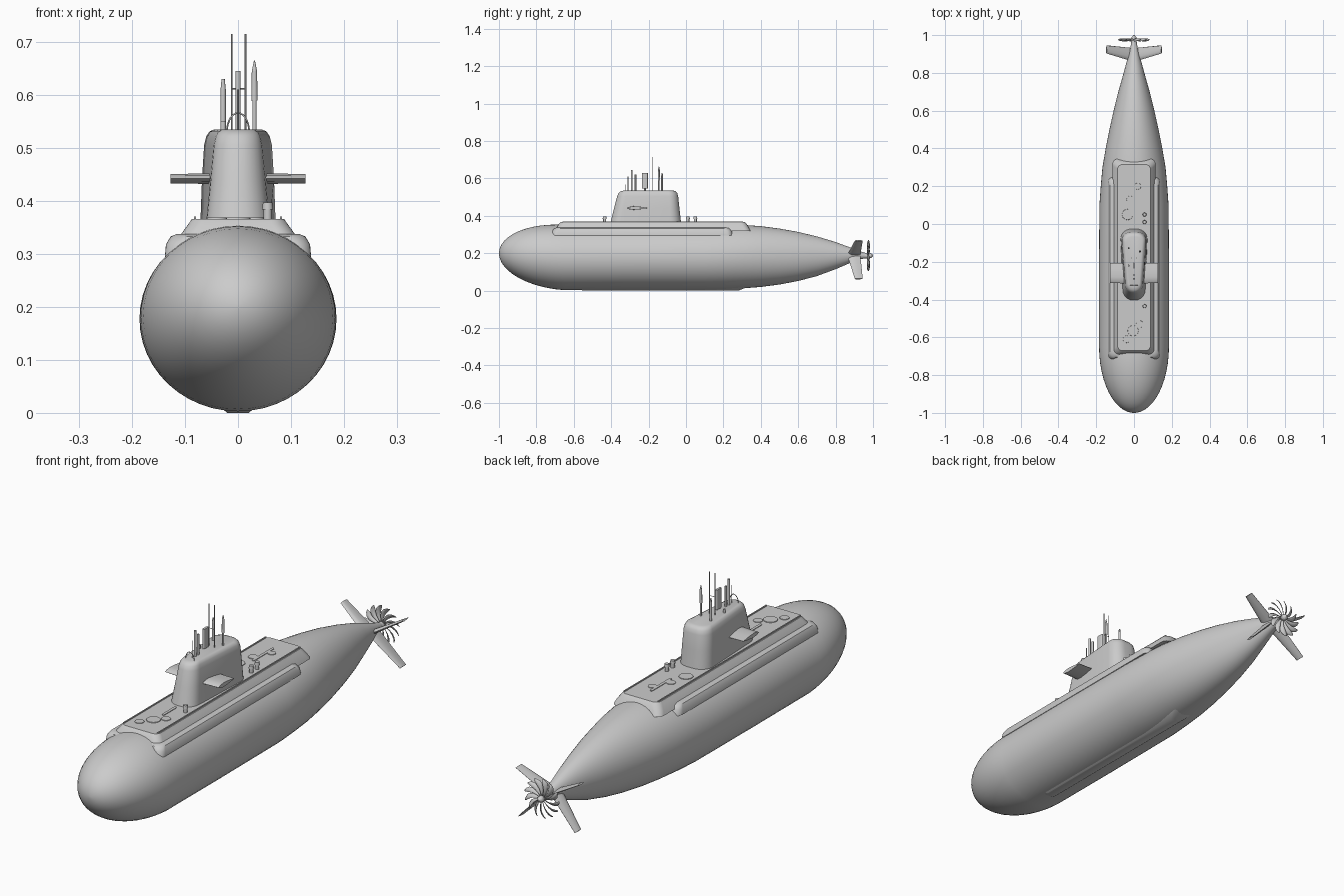
import bpy, bmesh, math
from mathutils import Vector, Matrix

if "Cube" in bpy.data.objects:
    bpy.data.objects.remove(bpy.data.objects["Cube"])

def make(name, verts, faces):
    me = bpy.data.meshes.new(name)
    me.from_pydata([tuple(v) for v in verts], [], faces)
    bm = bmesh.new()
    bm.from_mesh(me)
    bmesh.ops.recalc_face_normals(bm, faces=bm.faces)
    bm.to_mesh(me)
    bm.free()
    ob = bpy.data.objects.new(name, me)
    bpy.context.collection.objects.link(ob)
    return ob

def loft(name, rings):
    n, m = len(rings[0]), len(rings)
    verts = [v for r in rings for v in r]
    faces = [(k*n+i, k*n+(i+1) % n, (k+1)*n+(i+1) % n, (k+1)*n+i)
             for k in range(m-1) for i in range(n)]
    faces += [tuple(range(n)), tuple((m-1)*n+i for i in range(n))]
    return make(name, verts, faces)

def outline(z, y0, y1, wf, wb, r, seg=7):
    """Rounded plan outline, half-width wf at the front and wb at the back."""
    pts = []
    for sx, y, w, a0 in ((1, y0, wf, -90), (1, y1, wb, 0), (-1, y1, wb, 90), (-1, y0, wf, 180)):
        q = min(r, w * .98)
        cy = y0 + q if y == y0 else y1 - q
        for i in range(seg + 1):
            a = math.radians(a0 + 90 * i / seg)
            pts.append((sx * (w - q) + q * math.cos(a), cy + q * math.sin(a), z))
    return pts

def rod(name, a, b, r1, r2=None, seg=12):
    a, b = Vector(a), Vector(b)
    q = (b - a).to_track_quat('Z', 'Y')
    circ = [Vector((math.cos(2*math.pi*i/seg), math.sin(2*math.pi*i/seg), 0)) for i in range(seg)]
    r2 = r1 if r2 is None else r2
    return loft(name, [[a + q @ (c*r1) for c in circ], [b + q @ (c*r2) for c in circ]])

def foil(name, root, tip):
    """Lens-section fin; root and tip are (leading point, trailing point, thickness)."""
    span = (Vector(tip[0]) - Vector(root[0]))
    nrm = span.cross(Vector((0, 1, 0))).normalized()
    rings = []
    for le, te, t in (root, tip):
        le, te = Vector(le), Vector(te)
        prof = [(0, 0), (.08, .6), (.3, 1), (.65, .7), (1, .08)]
        prof += [(u, -h) for u, h in prof[:0:-1]]
        rings.append([le.lerp(te, u) + nrm * h * t / 2 for u, h in prof])
    return loft(name, rings)

# Hull: elliptical bow, parallel body, tapering tail (y, half-width, top, bottom)
stations = []
for i in range(13):
    t = math.radians(2 + 88 * i / 12)
    s, c = math.sin(t), math.cos(t)
    mid = .2 - .0225 * (1 - c)
    stations.append((-1 + .35 * (1 - c), .185 * s, mid + .1745 * s, mid - .1745 * s))
stations += [(-.3, .186, .352, .003), (.1, .183, .353, .003), (.2, .176, .354, .006),
             (.3, .167, .352, .012), (.4, .15, .345, .02), (.5, .13, .332, .033),
             (.6, .108, .314, .052), (.7, .083, .29, .078), (.8, .055, .26, .115),
             (.87, .036, .234, .145), (.93, .02, .211, .168), (.96, .014, .202, .173)]
stations[0] = (-1,) + stations[0][1:]
N = 48
loft("hull", [[(w * math.cos(2*math.pi*i/N), y, (t+b)/2 + (t-b)/2 * math.sin(2*math.pi*i/N))
               for i in range(N)] for y, w, t, b in stations])
loft("keel_plate", [outline(0, -.55, .28, .02, .02, .015), outline(.02, -.6, .33, .045, .045, .02)])

# Casing: side ledges and the raised deck
loft("casing_ledge", [outline(.295, -.72, .25, .138, .138, .03), outline(.318, -.715, .245, .136, .136, .03),
                      outline(.333, -.705, .235, .127, .127, .03), outline(.338, -.69, .22, .115, .115, .03)])
loft("deck_casing", [outline(.32, -.70, .345, .115, .115, .03), outline(.338, -.69, .335, .107, .107, .03),
                     outline(.356, -.68, .325, .094, .094, .03), outline(.366, -.67, .315, .087, .087, .025)])
for s in (-1, 1):
    loft("deck_edge_rail", [[(s*.081 + x, y, .366 + z) for x, z in
                             ((-.002, -.004), (.002, -.004), (.002, .005), (-.002, .005))]
                            for y in (-.66, .305)])

# Deck hatches, slits and mooring posts
for x, y, r in ((-.005, -.565, .03), (-.04, -.61, .02), (-.035, .05, .03), (.03, -.53, .02),
                (-.02, .13, .02), (.02, .2, .018)):
    rod("deck_hatch", (x, y, .36), (x, y, .3685), r, r * .93, 24)
for x, y in ((.03, -.46), (-.045, -.47), (-.05, .2), (.045, .14)):
    loft("deck_slit", [outline(z, y - .04, y + .04, .006, .006, .005, 3) for z in (.36, .3685)])
for y in (-.435, .01, .05):
    rod("mooring_post", (.056, y, .36), (.056, y, .386), .008)
    rod("mooring_post_cap", (.056, y, .384), (.056, y, .397), .0105, .009)

# Sail
loft("sail", [outline(.36, -.405, -.026, .06, .071, .055), outline(.44, -.385, -.035, .052, .068, .052),
              outline(.505, -.368, -.042, .046, .064, .048), outline(.522, -.361, -.047, .042, .060, .045),
              outline(.531, -.35, -.055, .037, .054, .04), outline(.535, -.335, -.067, .03, .045, .035)])
# Sail planes
for s in (-1, 1):
    foil("sail_plane", ((s*.03, -.315, .442), (s*.03, -.205, .442), .02),
         ((s*.127, -.312, .442), (s*.127, -.207, .442), .018))

# Masts
for x, y, top in ((-.012, -.18, .715), (.014, -.18, .715)):
    rod("aerial", (x, y, .52), (x, y, top), .0016, seg=8)
rod("aerial_bar", (-.012, -.18, .612), (.014, -.18, .612), .0012, seg=8)
for x, y, hx, hy, top in ((-.002, -.31, .0016, .0016, .61), (.008, -.29, .005, .005, .645),
                          (.025, -.27, .004, .005, .622), (-.028, -.22, .005, .016, .63)):
    low = .545 if hy > .01 else .52
    loft("sensor_mast", [outline(z, y - hy, y + hy, hx, hx, hx * .9, 3) for z in (low, top)])
rod("sensor_mast_foot", (-.028, -.22, .52), (-.028, -.22, .55), .005)
rod("periscope", (-.028, -.128, .52), (-.028, -.128, .61), .005)
rod("periscope_head", (-.028, -.128, .61), (-.028, -.128, .63), .005, .003)
rod("tapered_mast", (.031, -.145, .52), (.031, -.145, .61), .004)
rod("tapered_mast_body", (.031, -.145, .59), (.031, -.145, .645), .006, .005)
rod("tapered_mast_tip", (.031, -.145, .645), (.031, -.145, .665), .005, .001)

# Bridge hoop
cu = bpy.data.curves.new("bridge_hoop", 'CURVE')
cu.dimensions = '3D'
cu.bevel_depth = .0016
cu.bevel_resolution = 2
sp = cu.splines.new('POLY')
sp.points.add(14)
for i, p in enumerate(sp.points):
    a = math.pi * i / 14
    p.co = (.021 * math.cos(a), -.325, .53 + .036 * math.sin(a), 1)
bpy.context.collection.objects.link(bpy.data.objects.new("bridge_hoop", cu))

# X-shaped stern fins
for s in (-1, 1):
    for name, tx, tz in (("upper_stern_fin", .146, .268), ("lower_stern_fin", .135, .063)):
        foil(name, ((s*.012, .862, .19), (s*.012, .932, .19), .018),
             ((s*tx, .903, tz), (s*tx, .945, tz), .009))

# Propeller hub and blades
C = Vector((0, .975, .187))
rod("propeller_hub", (0, .95, .187), (0, .988, .187), .0155, .013, 20)
rod("propeller_cap", (0, .988, .187), (0, 1.0, .187), .013, .004, 20)
verts, faces = [], []
BLADES = 13
radial = [(.010, .004, 0), (.025, .005, .02), (.042, .0085, .08), (.058, .0115, .18),
          (.070, .011, .28), (.079, .007, .38), (.083, .002, .44)]
for b in range(BLADES):
    base = len(verts)
    for r, w, skew in radial:
        pitch = math.radians(55 - 300 * r)
        rot = Matrix.Rotation(2 * math.pi * b / BLADES + skew, 3, 'Y')
        for k in (-1, 0, 1):
            p = Vector((k * w * math.cos(pitch), k * w * math.sin(pitch), r))
            verts.append(C + rot @ p)
    for j in range(len(radial) - 1):
        for k in range(2):
            i = base + j * 3 + k
            faces.append((i, i + 1, i + 4, i + 3))
blades = make("propeller_blades", verts, faces)
sol = blades.modifiers.new("thickness", 'SOLIDIFY')
sol.thickness = .0025
sol.offset = 0

# Smooth shading with sharp edges kept
bpy.ops.object.select_all(action='DESELECT')
for ob in bpy.context.scene.objects:
    if ob.type == 'MESH':
        ob.select_set(True)
        bpy.context.view_layer.objects.active = ob
bpy.ops.object.shade_smooth_by_angle(angle=math.radians(35))
